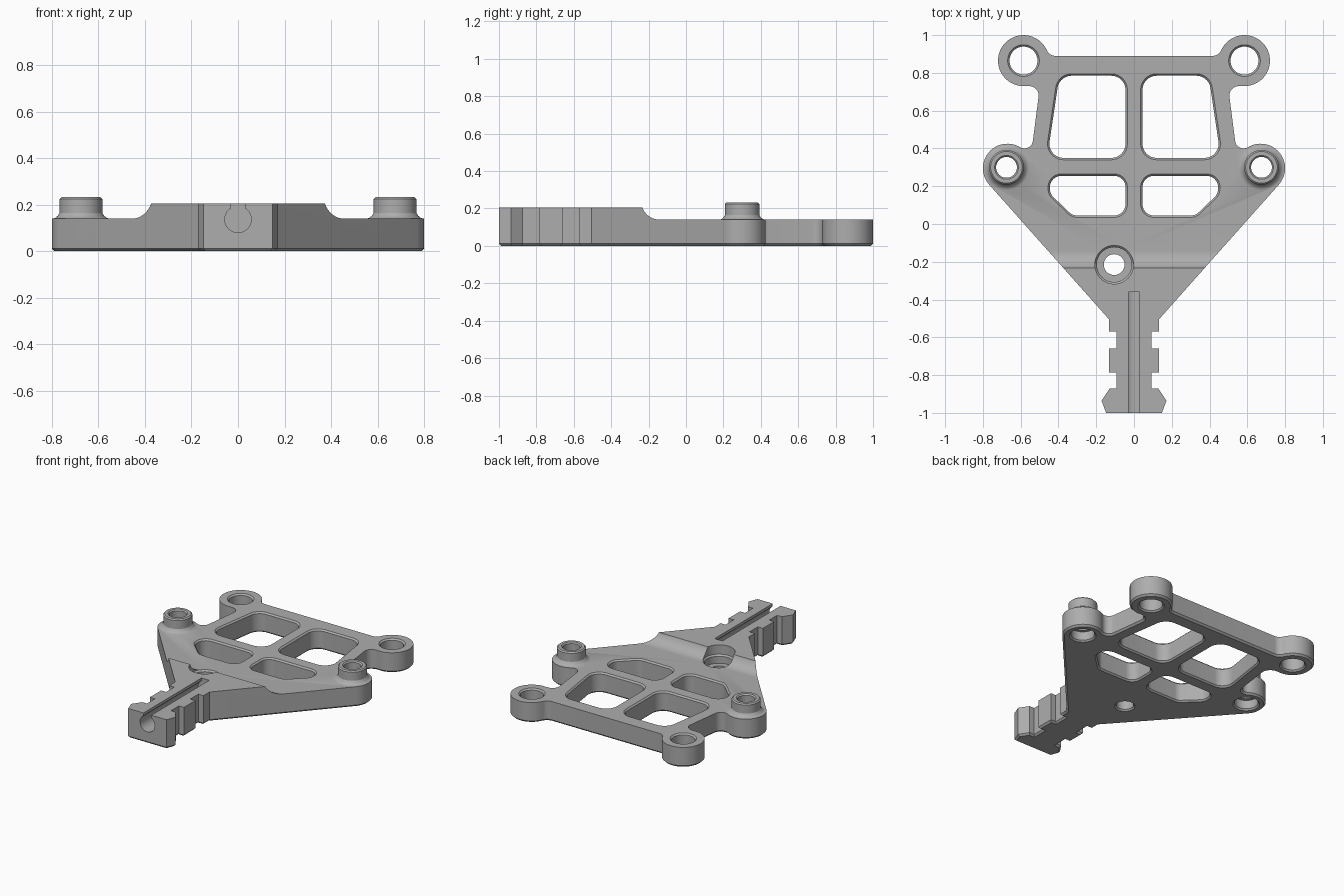
import bpy, bmesh, math
from mathutils import Matrix, Vector

cube = bpy.data.objects.get("Cube")
if cube:
    bpy.data.objects.remove(cube, do_unlink=True)

grey = bpy.data.materials.new("grey plastic")
grey.use_nodes = True
colour = (0.42, 0.42, 0.42, 1)
grey.diffuse_color = colour
grey.node_tree.nodes["Principled BSDF"].inputs["Base Color"].default_value = colour


def arc(cx, cy, r, a0, a1, n=16):
    """Points along an arc, angles in degrees."""
    angles = [math.radians(a0 + (a1 - a0) * i / n) for i in range(n + 1)]
    return [(cx + r * math.cos(a), cy + r * math.sin(a)) for a in angles]


def circle(r, n=48):
    return arc(0, 0, r, 0, 360, n)[:-1]


def rounded(corners, r, n=10):
    """Anticlockwise convex polygon with round corners."""
    pts = []
    for i, c in enumerate(corners):
        c = Vector(c)
        u = (Vector(corners[i - 1]) - c).normalized()
        v = (Vector(corners[(i + 1) % len(corners)]) - c).normalized()
        half = u.angle(v) / 2
        mid = c + (u + v).normalized() * r / math.sin(half)
        sweep = math.degrees(math.pi / 2 - half)
        out = math.degrees(math.atan2(c.y - mid.y, c.x - mid.x))
        pts += arc(mid.x, mid.y, r, out - sweep, out + sweep, n)
    return pts


def grow(pts, d):
    """Offset an anticlockwise outline outwards by d."""
    res = []
    for i, p in enumerate(pts):
        p = Vector(p)
        a = (p - Vector(pts[i - 1])).normalized()
        b = (Vector(pts[(i + 1) % len(pts)]) - p).normalized()
        na, nb = Vector((a.y, -a.x)), Vector((b.y, -b.x))
        res.append(p + (na + nb) * d / max(0.2, 1 + na.dot(nb)))
    return res


def prism(name, outline, levels, matrix=Matrix()):
    """Stack the outline at rising (height, growth) levels and cap both ends."""
    bm = bmesh.new()
    rings = [[bm.verts.new((p[0], p[1], z)) for p in grow(outline, d)]
             for z, d in levels]
    n = len(outline)
    for lo, hi in zip(rings, rings[1:]):
        for i in range(n):
            j = (i + 1) % n
            bm.faces.new((lo[i], lo[j], hi[j], hi[i]))
    bm.faces.new(rings[0][::-1])
    bm.faces.new(rings[-1])
    bm.transform(matrix)
    bm.normal_update()
    mesh = bpy.data.meshes.new(name)
    bm.to_mesh(mesh)
    bm.free()
    mesh.materials.append(grey)
    obj = bpy.data.objects.new(name, mesh)
    bpy.context.scene.collection.objects.link(obj)
    return obj


def combine(target, tool, operation="DIFFERENCE"):
    """Apply a boolean, keeping the first solver result that adds faces."""
    mod = target.modifiers.new(tool.name, "BOOLEAN")
    mod.operation, mod.object = operation, tool
    result = None
    for solver in ("EXACT", "MANIFOLD", "FLOAT"):
        mod.solver = solver
        bpy.context.view_layer.update()
        graph = bpy.context.evaluated_depsgraph_get()
        mesh = bpy.data.meshes.new_from_object(target.evaluated_get(graph))
        if len(mesh.polygons) > len(target.data.polygons):
            result = mesh
            break
    target.modifiers.remove(mod)
    if result:
        target.data = result
    bpy.data.objects.remove(tool, do_unlink=True)


def at(x, y, z=0):
    return Matrix.Translation((x, y, z))


# Half outline: top edge, rear ear, waist, side ear, taper, notched tail
half = arc(0.416, 0.94, 0.05, -90, -24, 8)
half += arc(0.585, 0.865, 0.135, 156, -99, 40)[1:]
half += arc(0.555, 0.68, 0.05, 81, 189, 10)[1:]
half += arc(0.58, 0.445, 0.045, 189, 301, 10)
half += arc(0.67, 0.295, 0.13, 121, -41.6, 28)[1:]
half += [(0.132, -0.505), (0.132, -0.57), (0.093, -0.57), (0.093, -0.66),
         (0.132, -0.66), (0.132, -0.785), (0.093, -0.785), (0.093, -0.872),
         (0.13, -0.872), (0.172, -0.935), (0.148, -1)]
outline = half[::-1] + [(-x, y) for x, y in half]
plate = prism("bracket_plate", outline, [(0, -0.012), (0.012, 0), (0.205, 0)])

# Lower the rear deck with a curved step
side = [(1.2, 0.14), (1.2, 0.3), (-0.236, 0.3)] + arc(-0.14, 0.24, 0.1, 200, 270, 14)
sideways = Matrix(((0, 0, 1, 0), (1, 0, 0, 0), (0, 1, 0, 0), (0, 0, 0, 1)))
combine(plate, prism("deck_cutter", side, [(-1, 0), (1, 0)], sideways))

# Raised collars on the side ears
collar = [(0.1, 0.028), (0.14, 0.028), (0.144, 0.018), (0.152, 0.008),
          (0.165, 0), (0.224, 0), (0.232, -0.008)]
for s in (-1, 1):
    combine(plate, prism("collar", circle(0.092), collar, at(s * 0.675, 0.3)), "UNION")

# Windows with chamfered rims
through = [(-0.01, 0.02), (0.01, 0), (0.13, 0), (0.15, 0.02)]
rear_window = [(0.045, 0.35), (0.46, 0.35), (0.395, 0.785), (0.045, 0.785)]
front_window = [(0.045, 0.045), (0.325, 0.045), (0.445, 0.16), (0.445, 0.255), (0.045, 0.255)]
for corners, r in ((rear_window, 0.075), (front_window, 0.06)):
    for s in (-1, 1):
        pts = [(s * x, y) for x, y in corners][::s]
        combine(plate, prism("window_cutter", rounded(pts, r), through))

# Ear holes and recessed collar holes
bore = [(-0.01, 0.04), (0.01, 0.02), (0.07, 0.02), (0.071, 0),
        (0.224, 0), (0.244, 0.02)]
for s in (-1, 1):
    combine(plate, prism("ear_hole_cutter", circle(0.074), through, at(s * 0.585, 0.865)))
    combine(plate, prism("collar_hole_cutter", circle(0.055), bore, at(s * 0.675, 0.3)))

# Offset screw hole with a counterbore
screw = [(-0.01, 0.02), (0.01, 0), (0.08, 0), (0.081, 0.037), (0.13, 0.037),
         (0.14, 0.047), (0.3, 0.047)]
combine(plate, prism("screw_hole_cutter", circle(0.055), screw, at(-0.105, -0.215)))

# Keyhole channel along the tail
key = arc(0, 0, 0.057, 121.8, 418.2, 32) + [(0.03, 0.1), (-0.03, 0.1)]
combine(plate, prism("channel_cutter", key, [(0.36, 0), (1.05, 0)],
                     at(0, 0, 0.137) @ Matrix.Rotation(math.pi / 2, 4, "X")))

bpy.ops.object.select_all(action="DESELECT")
plate.select_set(True)
bpy.context.view_layer.objects.active = plate
bpy.ops.object.shade_smooth_by_angle(angle=math.radians(30))
